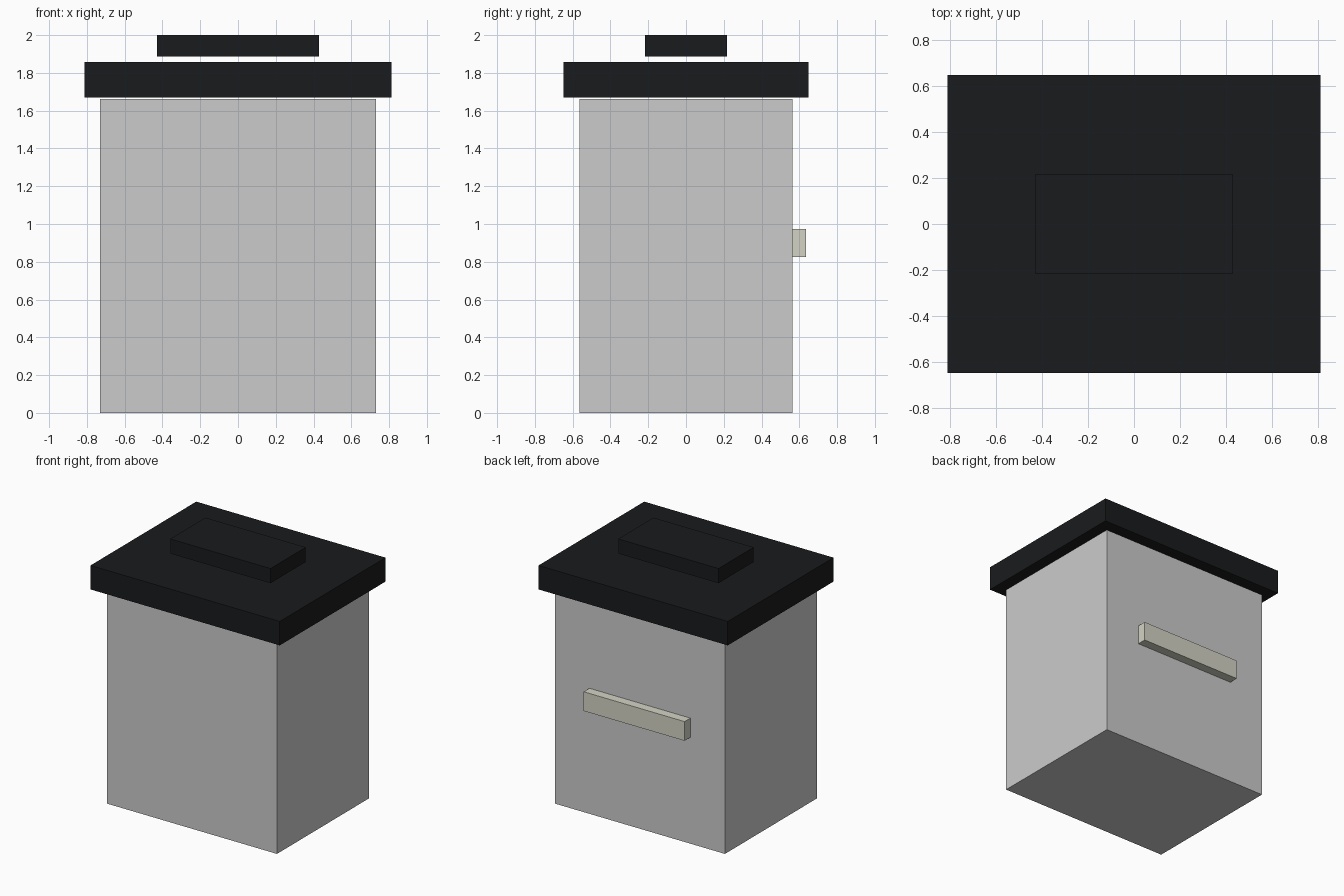
import bpy

if "Cube" in bpy.data.objects:
    bpy.data.objects.remove(bpy.data.objects["Cube"])


def material(name, rgb):
    mat = bpy.data.materials.new(name)
    mat.diffuse_color = (*rgb, 1.0)
    mat.use_nodes = True
    mat.node_tree.nodes["Principled BSDF"].inputs["Base Color"].default_value = mat.diffuse_color
    return mat


def box(name, x, y, z, mat=None):
    """Flat-faced box spanning the (min, max) pairs on each axis."""
    spans = (x, y, z)
    bpy.ops.mesh.primitive_cube_add(size=1, location=[(a + b) / 2 for a, b in spans])
    obj = bpy.context.object
    obj.name = name
    obj.scale = [b - a for a, b in spans]
    bpy.ops.object.transform_apply(location=False, rotation=False, scale=True)
    if mat:
        obj.data.materials.append(mat)
    return obj


black = material("black", (0.01, 0.011, 0.012))
cream = material("cream", (0.65, 0.65, 0.56))

# Main container
box("body", (-0.73, 0.73), (-0.565, 0.565), (0, 1.663))

# Overhanging lid and the raised block hovering just above it
box("lid", (-0.812, 0.812), (-0.648, 0.648), (1.671, 1.857), black)
box("lid_block", (-0.43, 0.43), (-0.216, 0.216), (1.886, 2.0), black)

# Bar handle on the back face
box("back_handle", (-0.433, 0.433), (0.562, 0.636), (0.825, 0.974), cream)
